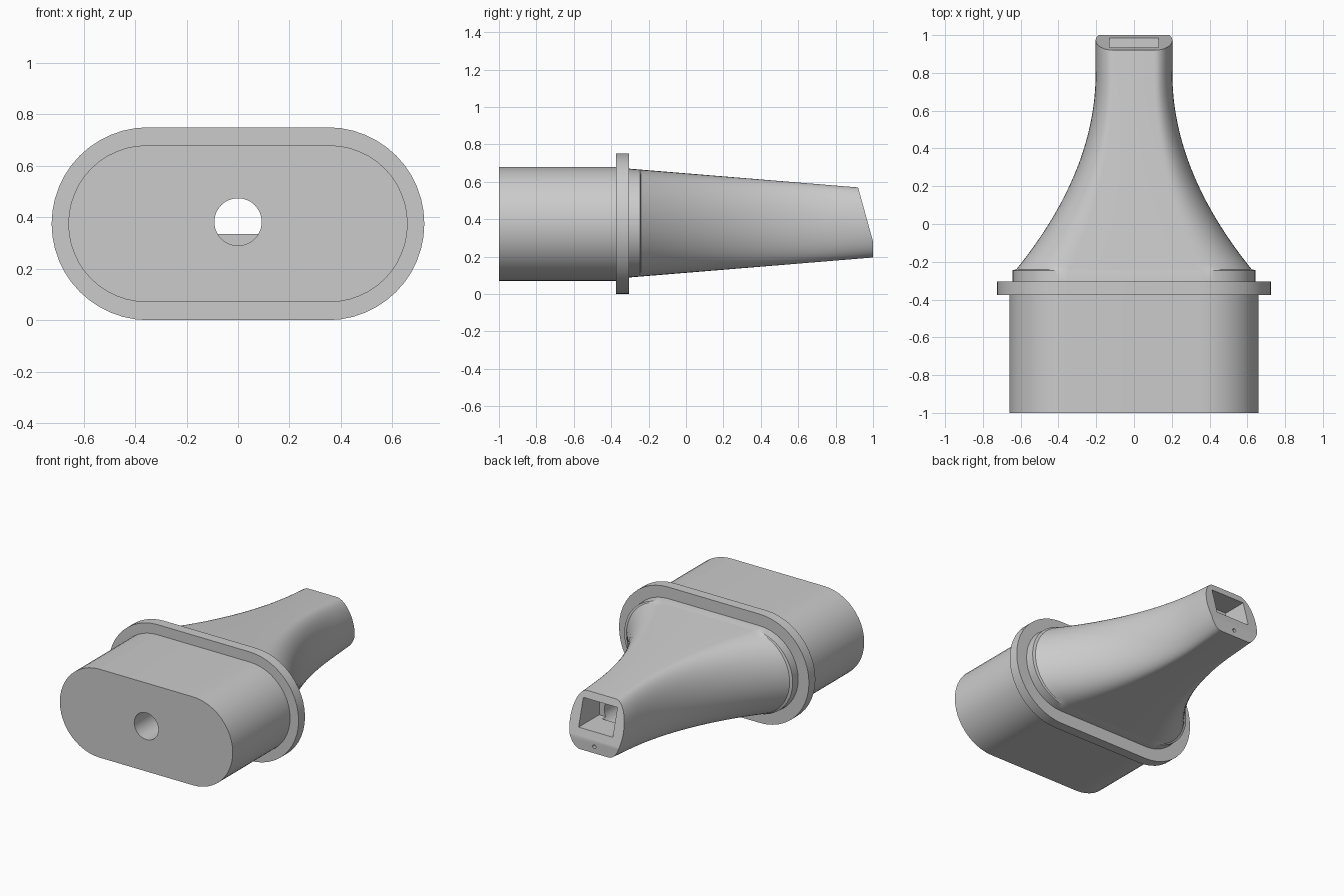
import bpy, bmesh, math
from mathutils import Vector

cube = bpy.data.objects.get("Cube")
if cube:
    bpy.data.objects.remove(cube, do_unlink=True)

grey = bpy.data.materials.new("plain grey")
grey.use_nodes = True
colour = (0.6, 0.6, 0.6, 1)
grey.diffuse_color = colour
grey.node_tree.nodes["Principled BSDF"].inputs["Base Color"].default_value = colour

ARC = 24       # segments on each rounded side
MID = 0.375    # height of the centre axis


def ring(bm, y, flat, half_width, bottom, top):
    """Flat top and bottom joined by elliptical sides."""
    verts = []
    for side in (1, -1):
        for i in range(ARC + 1):
            a = -math.pi / 2 + math.pi * i / ARC
            x = side * (flat + (half_width - flat) * math.cos(a))
            z = (top + bottom) / 2 + side * (top - bottom) / 2 * math.sin(a)
            verts.append(bm.verts.new((x, y, z)))
    return verts


def loft(bm, sections):
    rings = [ring(bm, *s) for s in sections]
    count = len(rings[0])
    for a, b in zip(rings, rings[1:]):
        for i in range(count):
            j = (i + 1) % count
            bm.faces.new((a[i], a[j], b[j], b[i]))
    bm.faces.new(rings[0])
    bm.faces.new(rings[-1])


def make_object(name, bm):
    bmesh.ops.recalc_face_normals(bm, faces=bm.faces[:])
    mesh = bpy.data.meshes.new(name)
    bm.to_mesh(mesh)
    bm.free()
    mesh.materials.append(grey)
    obj = bpy.data.objects.new(name, mesh)
    bpy.context.collection.objects.link(obj)
    return obj


def rod(name, radius, y0, y1, z):
    bpy.ops.mesh.primitive_cylinder_add(vertices=48, radius=radius, depth=y1 - y0,
                                        location=(0, (y0 + y1) / 2, z),
                                        rotation=(math.pi / 2, 0, 0))
    bpy.context.object.name = name
    return bpy.context.object


# Shank and flange: straight stadium extrusions
bm = bmesh.new()
loft(bm, [(y, 0.355, 0.66, 0.07, 0.68) for y in (-1, -0.37)])
shank = make_object("shank", bm)

bm = bmesh.new()
loft(bm, [(y, 0.35, 0.725, 0, 0.75) for y in (-0.375, -0.305)])
flange = make_object("flange", bm)

# Neck: short collar, then a concave taper to the tip
START, STEP, END = -0.305, -0.24, 1.03


def heights(y):
    t = y - START
    return 0.088 + 0.082 * t, 0.67 - 0.082 * t


def neck_section(y):
    t = max(0, (0.8 - y) / 1.04)
    half_width = 0.203 + 0.42 * t * t
    return (y, half_width * 0.54, half_width, *heights(y))


sections = [(y, 0.352, 0.643, *heights(y)) for y in (START, STEP - 0.005)]
steps = 36
sections += [neck_section(STEP + (END - STEP) * i / steps) for i in range(steps + 1)]
bm = bmesh.new()
loft(bm, sections)

# Tip: upright lower end with a sloping face above it
for normal in ((0, 1, 0), (0, 0.29, 0.08)):
    bmesh.ops.bisect_plane(bm, geom=bm.verts[:] + bm.edges[:] + bm.faces[:],
                           plane_co=Vector((0, 1, 0.28)), plane_no=Vector(normal).normalized(),
                           clear_outer=True)
    bmesh.ops.holes_fill(bm, edges=[e for e in bm.edges if e.is_boundary], sides=0)
neck = make_object("neck", bm)

# Cutters: long bore, tip slot and pin hole
bore = rod("bore_cutter", 0.092, -1.1, 0.8, 0.382)
pin = rod("pin_hole_cutter", 0.013, 0.9, 1.1, 0.24)
bpy.ops.mesh.primitive_cube_add(size=1, location=(0, 0.93, 0.428))
slot = bpy.context.object
slot.name = "slot_cutter"
slot.scale = (0.26, 0.34, 0.186)
cutters = (bore, slot, pin)
for cutter in cutters:
    cutter.hide_render = True

for obj, cuts in ((shank, (bore,)), (flange, (bore,)), (neck, cutters)):
    bpy.ops.object.select_all(action='DESELECT')
    obj.select_set(True)
    bpy.context.view_layer.objects.active = obj
    for cutter in cuts:
        mod = obj.modifiers.new("cut", 'BOOLEAN')
        mod.operation = 'DIFFERENCE'
        mod.solver = 'EXACT'
        mod.object = cutter
        bpy.ops.object.modifier_apply(modifier=mod.name)
    bpy.ops.object.shade_smooth_by_angle(angle=math.radians(30))

for cutter in cutters:
    bpy.data.objects.remove(cutter, do_unlink=True)
